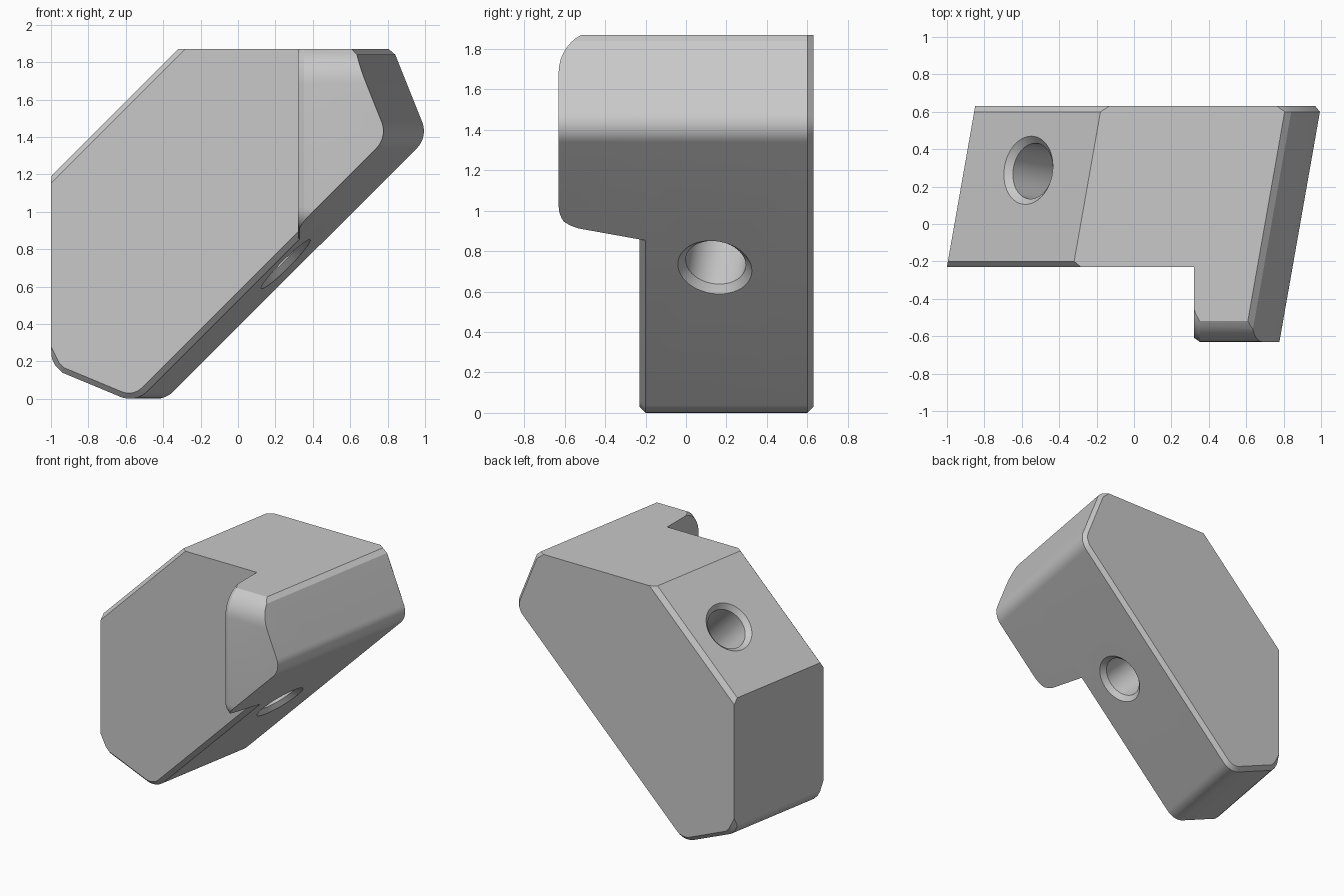
import bpy, bmesh, math
from mathutils import Vector

if "Cube" in bpy.data.objects:
    bpy.data.objects.remove(bpy.data.objects["Cube"], do_unlink=True)

SHEAR = 0.176
TOP, LEFT = 1.87, -0.96

grey = bpy.data.materials.new("light grey")
grey.use_nodes = True
grey.diffuse_color = (0.58, 0.58, 0.58, 1)
grey.node_tree.nodes["Principled BSDF"].inputs["Base Color"].default_value = (0.58, 0.58, 0.58, 1)


def rounded(prev, corner, nxt, radius, steps=10):
    """Points of an arc that replaces a corner."""
    p, c, n = Vector(prev), Vector(corner), Vector(nxt)
    a, b = (p - c).normalized(), (n - c).normalized()
    half = a.angle(b) / 2
    centre = c + (a + b).normalized() * radius / math.sin(half)
    start = c + a * radius / math.tan(half) - centre
    end = c + b * radius / math.tan(half) - centre
    sweep = math.pi - 2 * half
    return [centre + (start * math.sin(sweep * (1 - k / steps)) + end * math.sin(sweep * k / steps))
            / math.sin(sweep) for k in range(steps + 1)]


def inset(points, amount, keep=lambda p, q: False):
    """Move the edges of a counterclockwise outline inward, except kept ones."""
    lines = []
    for p, q in zip(points, points[1:] + points[:1]):
        d = (q - p).normalized()
        lines.append((Vector((-d.y, d.x)), 0 if keep(p, q) else amount))
    result = []
    for i, p in enumerate(points):
        (m, s), (n, t) = lines[i - 1], lines[i]
        det = m.x * n.y - m.y * n.x
        result.append(p + Vector(((s * n.y - t * m.y) / det, (m.x * t - n.x * s) / det)))
    return result


def loft(name, rings):
    """Closed solid through rings of equal point count."""
    bm = bmesh.new()
    loops = [[bm.verts.new(co) for co in ring] for ring in rings]
    for a, b in zip(loops, loops[1:]):
        for i in range(len(a)):
            bm.faces.new((a[i - 1], a[i], b[i], b[i - 1]))
    bm.faces.new(loops[0])
    bm.faces.new(loops[-1])
    bmesh.ops.recalc_face_normals(bm, faces=bm.faces)
    mesh = bpy.data.meshes.new(name)
    bm.to_mesh(mesh)
    bm.free()
    obj = bpy.data.objects.new(name, mesh)
    bpy.context.collection.objects.link(obj)
    mesh.materials.append(grey)
    return obj


def boolean(obj, cutter, operation):
    mod = obj.modifiers.new("cut", "BOOLEAN")
    mod.operation, mod.object, mod.solver = operation, cutter, "EXACT"
    bpy.context.view_layer.objects.active = obj
    bpy.ops.object.modifier_apply(modifier=mod.name)
    bpy.data.objects.remove(cutter, do_unlink=True)


def slice_at(outline, y):
    return [(p.x + SHEAR * y, y, p.y) for p in outline]


def flat_end(p, q):
    return abs(p.x - q.x) < 1e-5 or abs(p.y - q.y) < 1e-5


# Side profile shared by both solids
low, foot, nose, brow = (-0.905, 0.14), (-0.513, -0.023), (0.911, 1.40), (0.735, 1.84)
profile = [Vector(p) for p in ((LEFT, 0.215), (-0.94, 0.175), low)]
profile += rounded(low, foot, nose, 0.13) + rounded(foot, nose, brow, 0.13)
profile += [Vector(p) for p in (brow, (0.70, TOP), (-0.285, TOP), (LEFT, 1.195))]
small = inset(profile, 0.03, flat_end)

# Main body with chamfered front and back rims
body = loft("main_body", [slice_at(small, -0.23), slice_at(profile, -0.2),
                          slice_at(profile, 0.6), slice_at(small, 0.63)])

# Countersunk bore, square to the sloped faces
axis = Vector((1, -SHEAR, -1)).normalized()
side = axis.cross(Vector((0, 1, 0))).normalized()
up = axis.cross(side)
middle = Vector((-0.155, 0.215, 1.13))
turns = [math.tau * k / 48 for k in range(48)]
bore = loft("bore_cutter", [
    [middle + axis * t + (side * math.cos(a) + up * math.sin(a)) * r for a in turns]
    for t, r in ((-0.62, 0.22), (-0.55, 0.15), (0.55, 0.15), (0.62, 0.22))])
boolean(body, bore, "DIFFERENCE")

# Front jaw: same profile, trimmed to a rounded outline with a chamfered inner side
jaw = loft("front_jaw", [slice_at(profile, -0.75), slice_at(profile, -0.2)])
rear_low, rear_top, front_top, front_low = (0, 0.80), (0, 1.895), (-0.63, 1.895), (-0.63, 0.915)
outline = [Vector(rear_low), Vector(rear_top)]
outline += rounded(rear_top, front_top, front_low, 0.21)
outline += rounded(front_top, front_low, rear_low, 0.13)
trim = loft("jaw_trim", [[(x, p.x, p.y) for p in ring] for x, ring in (
    (0.32, inset(outline, 0.022)), (0.352, outline), (1.5, outline))])
boolean(jaw, trim, "INTERSECT")

# Smooth rounded corners, keep hard edges
for obj in (body, jaw):
    bpy.ops.object.select_all(action="DESELECT")
    obj.select_set(True)
    bpy.context.view_layer.objects.active = obj
    bpy.ops.object.shade_smooth_by_angle(angle=math.radians(25))
